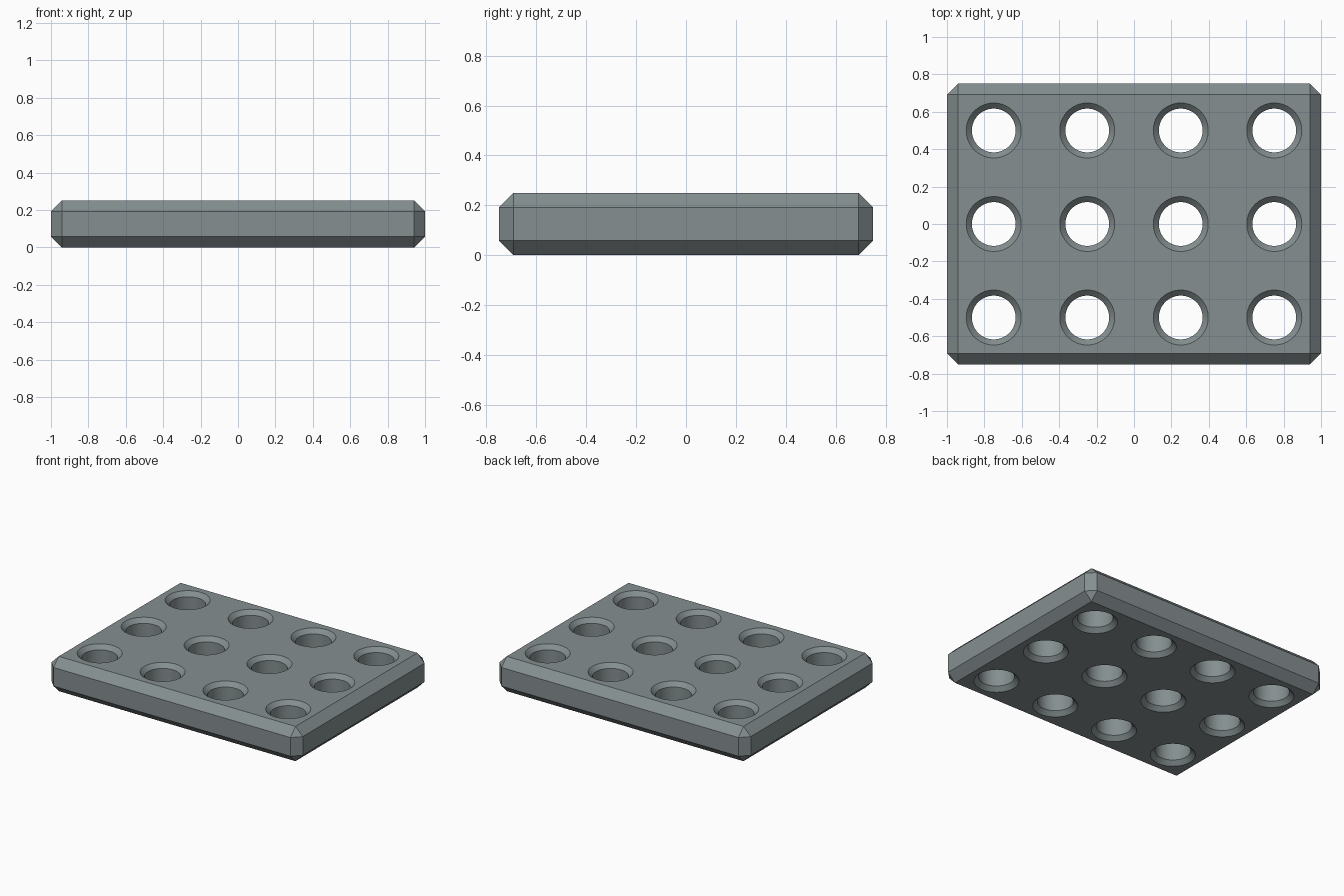
import bpy, bmesh, math

if "Cube" in bpy.data.objects:
    bpy.data.objects.remove(bpy.data.objects["Cube"])

LENGTH, DEPTH, HEIGHT = 2.0, 1.5, 0.25
CHAMFER = 0.058
PITCH, HOLE_R, RIM_R, RIM_DEPTH = 0.5, 0.117, 0.147, 0.03
SEGMENTS = 64

grey = bpy.data.materials.new("slate grey")
grey.diffuse_color = (0.235, 0.275, 0.28, 1)
grey.use_nodes = True
grey.node_tree.nodes["Principled BSDF"].inputs["Base Color"].default_value = grey.diffuse_color


def make_object(name, bm):
    bmesh.ops.recalc_face_normals(bm, faces=bm.faces)
    mesh = bpy.data.meshes.new(name)
    bm.to_mesh(mesh)
    bm.free()
    mesh.materials.append(grey)
    obj = bpy.data.objects.new(name, mesh)
    bpy.context.collection.objects.link(obj)
    return obj


# Chamfered slab
bm = bmesh.new()
bmesh.ops.create_cube(bm, size=1)
for v in bm.verts:
    v.co.x *= LENGTH
    v.co.y *= DEPTH
    v.co.z = (v.co.z + 0.5) * HEIGHT
bmesh.ops.bevel(bm, geom=bm.edges[:], offset=CHAMFER, segments=1, affect='EDGES')
plate = make_object("perforated_plate", bm)

# Hole cutters: straight bore, countersunk at top and bottom
over = 0.02
profile = [(RIM_R + over, -over), (HOLE_R, RIM_DEPTH),
           (HOLE_R, HEIGHT - RIM_DEPTH), (RIM_R + over, HEIGHT + over)]
bm = bmesh.new()
for i in range(4):
    for j in range(3):
        cx, cy = (i - 1.5) * PITCH, (j - 1) * PITCH
        rings = []
        for r, z in profile:
            angles = [2 * math.pi * k / SEGMENTS for k in range(SEGMENTS)]
            rings.append([bm.verts.new((cx + r * math.cos(a), cy + r * math.sin(a), z))
                          for a in angles])
        for low, high in zip(rings, rings[1:]):
            for k in range(SEGMENTS):
                n = (k + 1) % SEGMENTS
                bm.faces.new((low[k], low[n], high[n], high[k]))
        bm.faces.new(rings[0][::-1])
        bm.faces.new(rings[-1])
cutter = make_object("hole_cutter", bm)
cutter.hide_render = True
cutter.hide_set(True)

cut = plate.modifiers.new("holes", 'BOOLEAN')
cut.operation = 'DIFFERENCE'
cut.solver = 'EXACT'
cut.object = cutter

# Bake the holes, then smooth only the round walls
bpy.context.view_layer.objects.active = plate
plate.select_set(True)
bpy.ops.object.modifier_apply(modifier=cut.name)
bpy.data.objects.remove(cutter)
bpy.ops.object.shade_smooth_by_angle(angle=math.radians(30))
